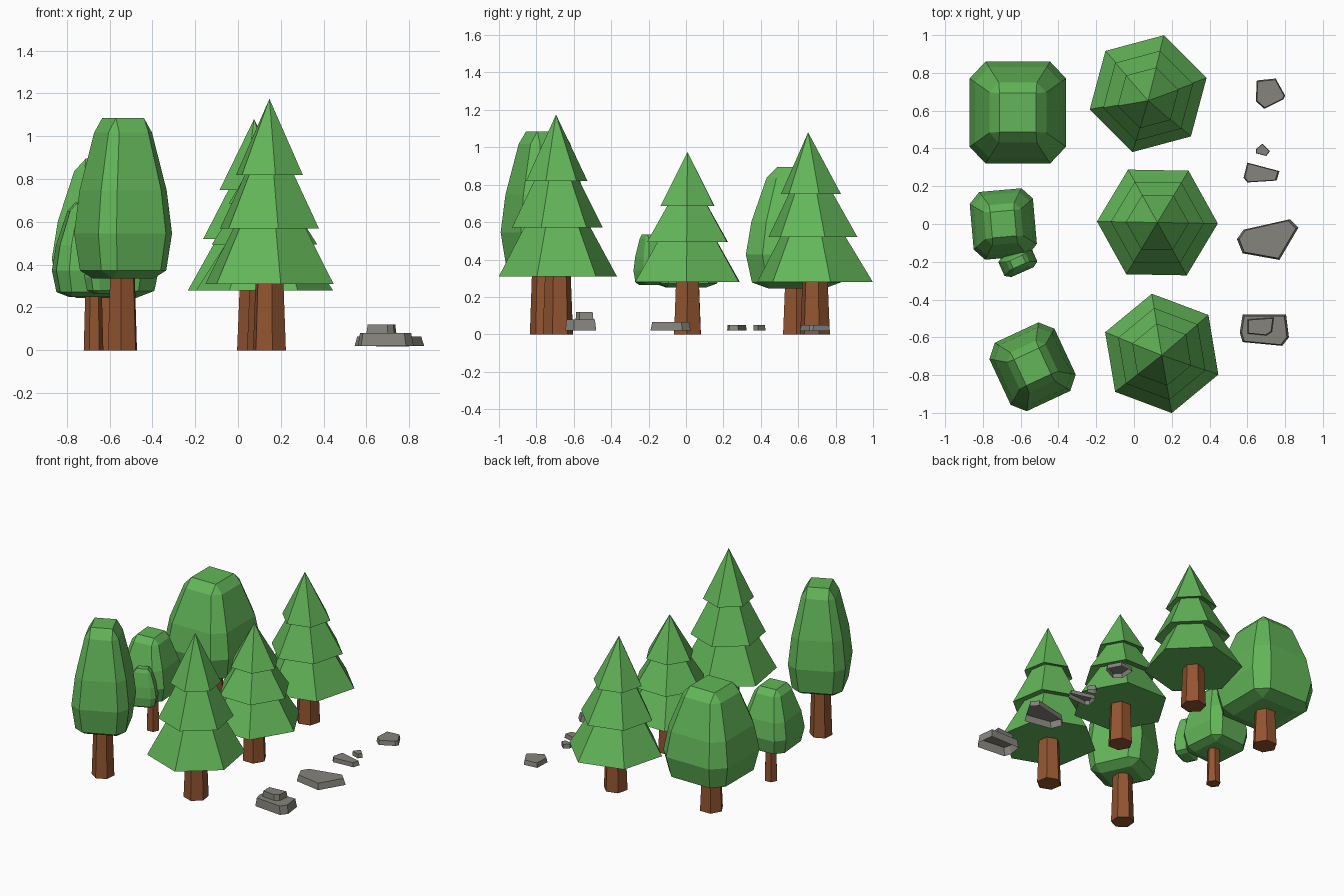
import bpy, bmesh, math
from mathutils import Vector

if "Cube" in bpy.data.objects:
    bpy.data.objects.remove(bpy.data.objects["Cube"])


def material(name, rgb):
    m = bpy.data.materials.new(name)
    m.diffuse_color = (*rgb, 1)
    m.use_nodes = True
    m.node_tree.nodes["Principled BSDF"].inputs["Base Color"].default_value = m.diffuse_color
    return m


GREEN = material("leaf_green", (0.125, 0.47, 0.10))
BROWN = material("bark_brown", (0.29, 0.09, 0.03))
GREY = material("stone_grey", (0.235, 0.23, 0.205))


def loft(name, rings, mat, bottom=True):
    """Skin a stack of equal-length rings, capping the ends."""
    bm = bmesh.new()
    vs = [[bm.verts.new(p) for p in r] for r in rings]
    n = len(rings[0])
    for a, b in zip(vs, vs[1:]):
        for i in range(n):
            j = (i + 1) % n
            bm.faces.new((a[i], a[j], b[j], b[i]))
    if bottom:
        bm.faces.new(vs[0][::-1])
    bm.faces.new(vs[-1])
    bmesh.ops.remove_doubles(bm, verts=bm.verts, dist=0.0005)
    if bottom:
        bmesh.ops.recalc_face_normals(bm, faces=bm.faces)
    me = bpy.data.meshes.new(name)
    bm.to_mesh(me)
    bm.free()
    me.materials.append(mat)
    ob = bpy.data.objects.new(name, me)
    bpy.context.collection.objects.link(ob)
    return ob


def hexagon(x, y, z, r, deg):
    return [(x + r * math.cos(math.radians(deg + 60 * i)),
             y + r * math.sin(math.radians(deg + 60 * i)), z) for i in range(6)]


def trunk(name, x, y, top, r, deg):
    loft(name, [hexagon(x, y, 0, r, deg), hexagon(x, y, top, r * 0.83, deg)], BROWN)


def pine(name, x, y, deg, tiers, top, lean=0.0):
    """Three stacked skirts ending in a point; lean shifts the tip along y."""
    R = 0.32
    z1, z2, z3 = tiers
    prof = [(R, z1), (R * 0.53, z2 + 0.02), (R * 0.77, z2),
            (R * 0.36, z3 + 0.015), (R * 0.52, z3), (0.0001, top)]
    rings = [hexagon(x, y + lean * (z - z1) / (top - z1), z, r, deg) for r, z in prof]
    loft(name + "_foliage", rings, GREEN)
    trunk(name + "_trunk", x, y, z1 + 0.05, 0.082, deg)


C = 0.67
OCT = [(1, C), (C, 1), (-C, 1), (-1, C), (-1, -C), (-C, -1), (C, -1), (1, -C)]
SQ = [(1, 1), (1, 1), (-1, 1), (-1, 1), (-1, -1), (-1, -1), (1, -1), (1, -1)]
# height fraction, width fraction, ring shape
CROWN = [(0, 0.55, SQ), (0.05, 0.88, OCT), (0.28, 1.0, OCT),
         (0.55, 0.89, OCT), (0.91, 0.59, OCT), (1, 0.38, SQ)]


def crown(name, x, y, hx, hy, z0, z1, deg):
    """Egg-shaped crown made like a bevelled, tapered box."""
    c, s = math.cos(math.radians(deg)), math.sin(math.radians(deg))
    rings = []
    for t, w, shape in CROWN:
        rings.append([(x + w * (hx * u * c - hy * v * s),
                       y + w * (hx * u * s + hy * v * c),
                       z0 + t * (z1 - z0)) for u, v in shape])
    loft(name, rings, GREEN)


def rock(name, pts, z0, z1):
    """Low slab with slightly smaller top, hollow below."""
    mid = sum((Vector(p) for p in pts), Vector((0, 0))) / len(pts)
    pts = pts[::-1]      # counter-clockwise order
    top = [mid + (Vector(p) - mid) * 0.92 for p in pts]
    loft(name, [[(*p, z0) for p in pts], [(*p, z1) for p in top]], GREY, bottom=False)


# pines
pine("back_pine", 0.075, 0.69, 15, (0.28, 0.52, 0.75), 1.08, -0.037)
pine("middle_pine", 0.124, 0.008, -1, (0.28, 0.495, 0.685), 0.975)
pine("front_pine", 0.147, -0.685, 39.5, (0.31, 0.57, 0.82), 1.175, -0.01)

# round trees
crown("back_tree_crown", -0.615, 0.59, 0.255, 0.27, 0.245, 0.895, 0)
trunk("back_tree_trunk", -0.615, 0.59, 0.3, 0.082, 0)
crown("middle_tree_crown", -0.692, 0.0, 0.168, 0.18, 0.25, 0.69, 5)
trunk("middle_tree_trunk", -0.675, 0.0, 0.3, 0.046, 5)
crown("side_bush_crown", -0.615, -0.2, 0.095, 0.06, 0.265, 0.535, 24)
crown("front_tree_crown", -0.537, -0.756, 0.19, 0.2, 0.335, 1.085, 25)
trunk("front_tree_trunk", -0.54, -0.76, 0.38, 0.075, 25)

# rocks
rock("back_rock", [(.65, .76), (.75, .77), (.80, .68), (.79, .66), (.69, .61), (.645, .65)], .018, .05)
rock("pebble", [(.68, .425), (.72, .385), (.70, .36), (.645, .375), (.645, .395)], .02, .05)
rock("small_rock", [(.60, .325), (.77, .28), (.755, .23), (.60, .22), (.58, .245)], .02, .05)
rock("wide_rock", [(.58, -.03), (.825, .025), (.87, -.02), (.77, -.19), (.575, -.155), (.545, -.08)], .02, .065)
rock("front_rock", [(.575, -.48), (.805, -.48), (.82, -.6), (.785, -.645), (.575, -.625), (.56, -.575)], .02, .08)
rock("front_rock_top", [(.60, -.505), (.74, -.495), (.73, -.57), (.70, -.59), (.60, -.58)], .08, .12)
